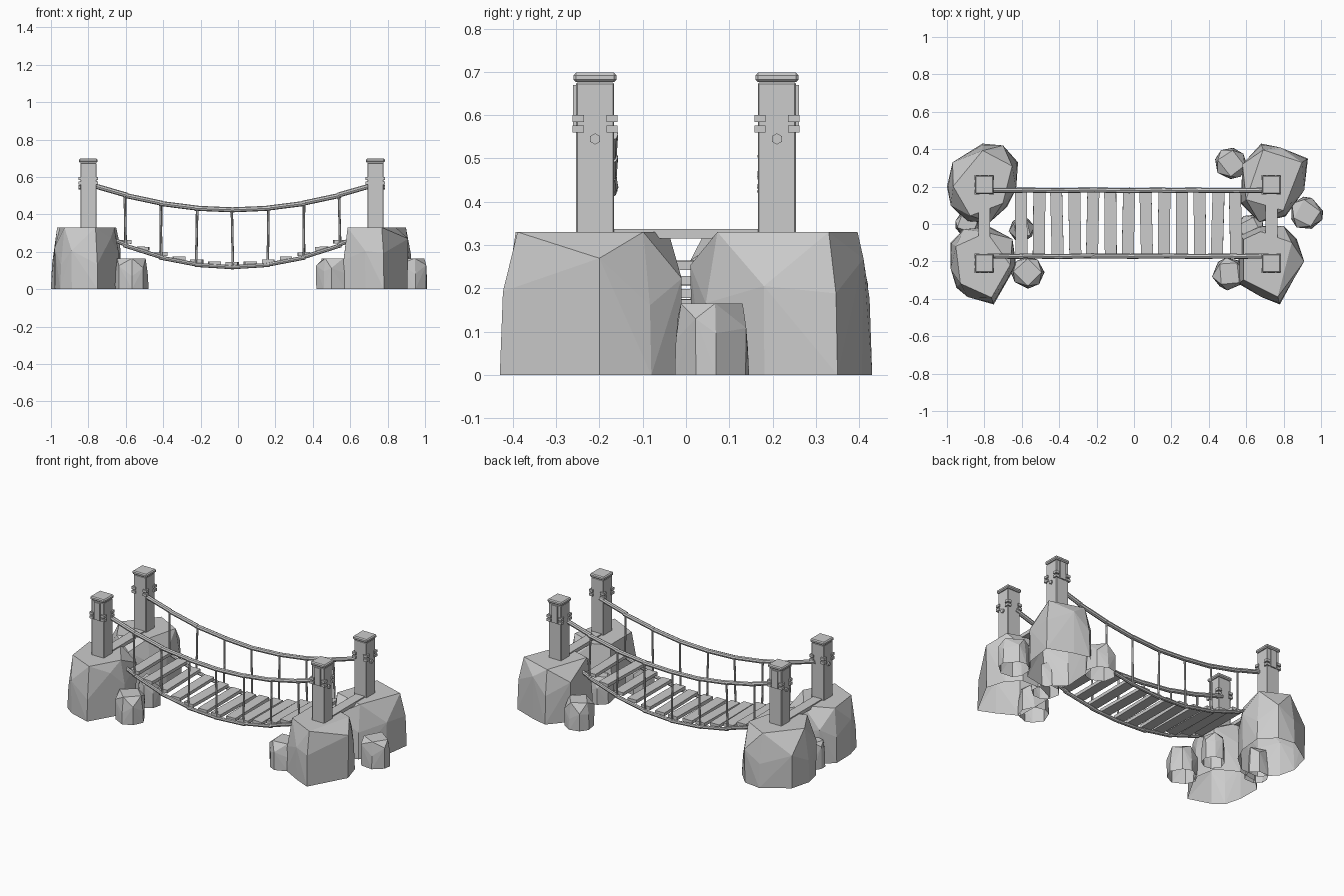
import bpy, bmesh, math, random
from mathutils import Vector, Matrix

random.seed(4)
cube = bpy.data.objects.get("Cube")
if cube:
    bpy.data.objects.remove(cube, do_unlink=True)

grey = bpy.data.materials.new("plain grey")
grey.use_nodes = True
grey.diffuse_color = (0.6, 0.6, 0.6, 1)
grey.node_tree.nodes["Principled BSDF"].inputs["Base Color"].default_value = (0.6, 0.6, 0.6, 1)


def finish(name, bm):
    mesh = bpy.data.meshes.new(name)
    bm.to_mesh(mesh)
    bm.free()
    mesh.materials.append(grey)
    obj = bpy.data.objects.new(name, mesh)
    bpy.context.collection.objects.link(obj)
    return obj


def add_box(bm, centre, size, turn=None):
    matrix = Matrix.Translation(centre) @ (turn or Matrix()) @ Matrix.Diagonal((*size, 1))
    bmesh.ops.create_cube(bm, size=1, matrix=matrix)


def add_rod(bm, start, end, radius, sides=8):
    start, end = Vector(start), Vector(end)
    along = end - start
    turn = along.to_track_quat('Z', 'Y').to_matrix().to_4x4()
    bmesh.ops.create_cone(bm, cap_ends=True, segments=sides, radius1=radius, radius2=radius,
                          depth=along.length, matrix=Matrix.Translation((start + end) / 2) @ turn)


def bevel(obj, width):
    mod = obj.modifiers.new("soft_edges", 'BEVEL')
    mod.width, mod.segments = width, 1


def rock(name, outline, height):
    """Faceted boulder, open below: shoulder corners alternate with top corners."""
    count = len(outline)
    cx = sum(p[0] for p in outline) / count
    cy = sum(p[1] for p in outline) / count
    bm = bmesh.new()
    for i, (x, y) in enumerate(outline):
        if i % 2:
            rings = ((0.98, 0), (1, height * random.uniform(.6, .85)))
        else:
            rings = ((1, 0), (0.97, height * random.uniform(.35, .6)), (0.83, height))
        for scale, z in rings:
            bm.verts.new((cx + (x - cx) * scale, cy + (y - cy) * scale, z))
    hull = bmesh.ops.convex_hull(bm, input=bm.verts)
    loose = {g for g in hull["geom_interior"] + hull["geom_unused"]
             if isinstance(g, bmesh.types.BMVert)}
    bmesh.ops.delete(bm, geom=list(loose), context='VERTS')
    bmesh.ops.dissolve_limit(bm, angle_limit=math.radians(4), verts=bm.verts, edges=bm.edges)
    underside = [f for f in bm.faces if all(v.co.z < .001 for v in f.verts)]
    bmesh.ops.delete(bm, geom=underside, context='FACES')
    finish(name, bm)


# Large boulders under the posts
rock("boulder_right_back", [(-1, .2), (-.97, .33), (-.81, .43), (-.7, .42), (-.62, .33),
                            (-.63, .19), (-.68, .09), (-.77, .01), (-.89, .01), (-.98, .1)], .33)
rock("boulder_right_front", [(-.98, -.1), (-.98, -.24), (-.95, -.34), (-.89, -.39), (-.75, -.43),
                             (-.68, -.3), (-.63, -.22), (-.65, -.08), (-.78, -.01), (-.91, -.03)], .33)
rock("boulder_left_back", [(.57, .11), (.58, .32), (.68, .43), (.78, .41), (.93, .35),
                           (.91, .18), (.81, .04), (.67, .01)], .33)
rock("boulder_left_front", [(.56, -.06), (.59, -.21), (.56, -.32), (.68, -.39), (.78, -.43),
                            (.91, -.2), (.87, -.08), (.8, -.01), (.67, -.01)], .33)

# Small stones: centre x, centre y, radius
stones = [(-.57, -.26, .09), (-.6, -.03, .07), (-.89, 0, .07), (.515, .325, .09),
          (.505, -.265, .088), (.92, .055, .09), (.62, -.03, .08)]
for i, (x, y, radius) in enumerate(stones):
    ring = []
    for k in range(8):
        angle = (k + random.uniform(-.2, .2)) * math.tau / 8 + i
        reach = radius * random.uniform(.93, 1.03)
        ring.append((x + reach * math.cos(angle), y + reach * math.sin(angle)))
    rock(f"small_stone_{i + 1}", ring, .165)

# Posts with caps, corner clips, outer plates and bolts
POSTS = (("right", -.8, -1), ("left", .735, 1))
for side, px, out in POSTS:
    for end, s in (("front", -1), ("back", 1)):
        py = s * .21
        bm = bmesh.new()
        add_box(bm, (px, py, .5), (.086, .088, .35))
        bevel(finish(f"post_{side}_{end}", bm), .003)
        bm = bmesh.new()
        add_box(bm, (px, py, .687), (.1, .1, .022))
        bevel(finish(f"post_cap_{side}_{end}", bm), .006)
        bm = bmesh.new()
        for sx in (-1, 1):
            for sy in (-1, 1):
                for z in (.568, .592):
                    add_box(bm, (px + sx * .039, py + sy * .039, z), (.026, .026, .016))
        finish(f"corner_clips_{side}_{end}", bm)
        bm = bmesh.new()
        add_box(bm, (px, py + s * .047, .615), (.04, .009, .11))
        finish(f"outer_plate_{side}_{end}", bm)
        bm = bmesh.new()
        add_rod(bm, (px, py, .545), (px + out * .052, py, .545), .013, 6)
        finish(f"bolt_{side}_{end}", bm)
    # Sill board across the landing
    bm = bmesh.new()
    add_box(bm, (px, 0, .326), (.062, .4, .022))
    finish(f"sill_{side}", bm)

# Sagging curves of the handrail and the deck
MIDDLE, STEP = -.03, .0955


def rail_height(x):
    return .424 + .24 * (x - MIDDLE) ** 2


def deck_height(x):
    return .117 + .36 * (x - MIDDLE) ** 2


for end, y in (("front", -.172), ("back", .18)):
    hangers = [MIDDLE + 2 * STEP * k for k in range(-3, 4)]
    stops = [-.775] + hangers + [.71]
    # Rails are short overlapping pieces that wander slightly
    for name, height, radius in (("handrail", rail_height, .0135), ("deck_rail", deck_height, .011)):
        bm = bmesh.new()
        for a, b in zip(stops, stops[1:]):
            shift = random.uniform(-.003, .003)
            add_rod(bm, (a - .008, y + shift, height(a)), (b + .008, y - shift, height(b)), radius)
        finish(f"{name}_{end}", bm)
    bm = bmesh.new()
    for x in hangers:
        lean = random.uniform(-.004, .004)
        add_rod(bm, (x + lean, y, deck_height(x)), (x - lean, y, rail_height(x)), .0065, 6)
    finish(f"hangers_{end}", bm)

# Level deck planks, each a little crooked
bm = bmesh.new()
for k in range(-6, 7):
    x = MIDDLE + k * STEP
    turn = (Matrix.Rotation(random.uniform(-.03, .03), 4, 'Z')
            @ Matrix.Rotation(random.uniform(-.03, .03), 4, 'Y'))
    add_box(bm, (x, random.uniform(-.004, .004), deck_height(x) + .018), (.064, .345, .02), turn)
finish("deck_planks", bm)
